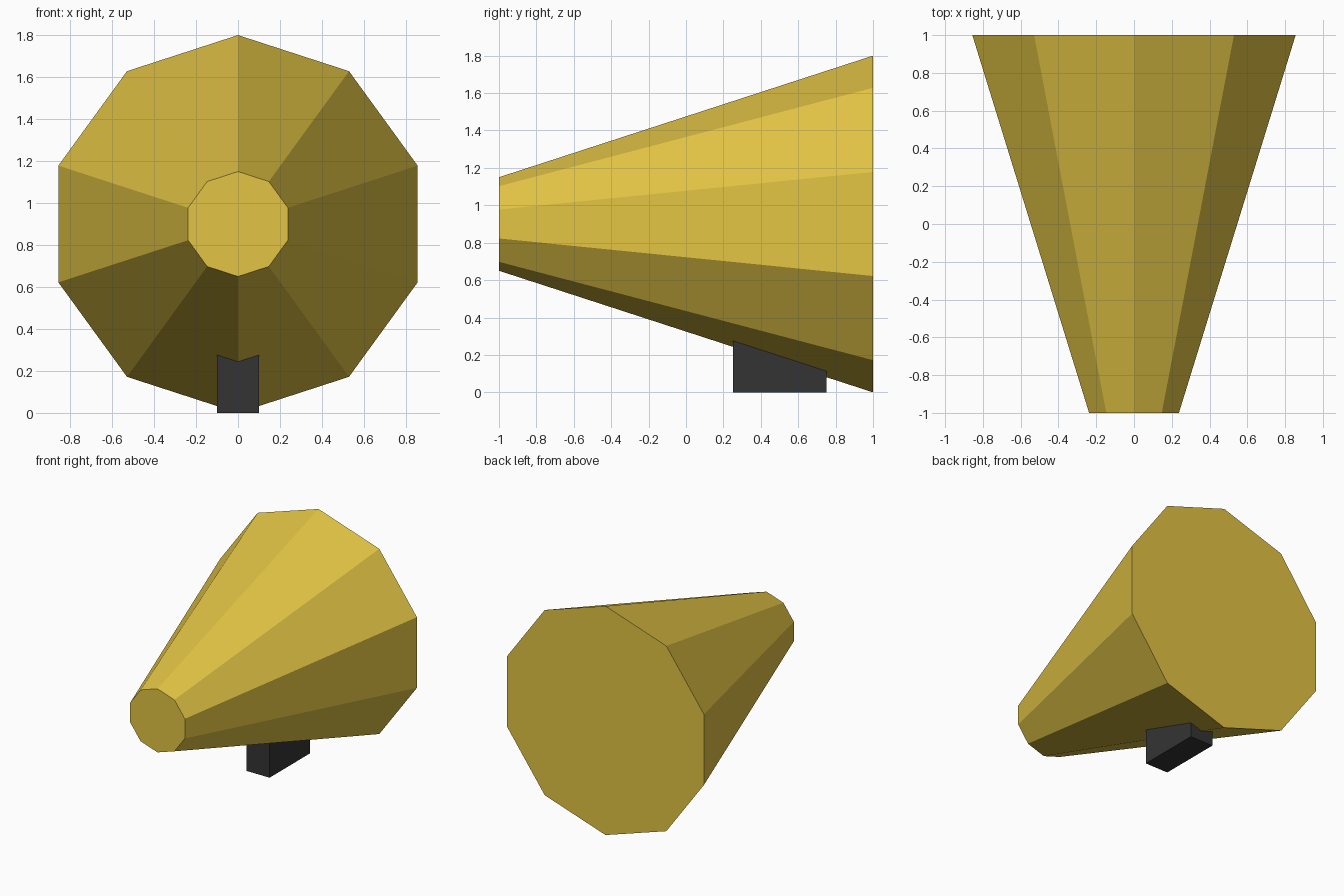
import bpy
import math

cube = bpy.data.objects.get("Cube")
if cube:
    bpy.data.objects.remove(cube, do_unlink=True)


def make_material(name, color):
    mat = bpy.data.materials.new(name)
    mat.use_nodes = True
    mat.diffuse_color = color
    mat.node_tree.nodes["Principled BSDF"].inputs["Base Color"].default_value = color
    return mat


def finish(name, mat):
    obj = bpy.context.object
    obj.name = obj.data.name = name
    obj.data.materials.append(mat)
    return obj


gold = make_material("golden yellow", (0.76, 0.55, 0.058, 1))
charcoal = make_material("charcoal", (0.034, 0.034, 0.034, 1))

# Ten-sided horn: narrow mouthpiece at the front, wide closed bell at the back
bpy.ops.mesh.primitive_cone_add(
    vertices=10, radius1=0.9, radius2=0.25, depth=2,
    location=(0, 0, 0.9), rotation=(math.radians(90), 0, 0))
finish("horn", gold)

# Grip block under the bell, its top sunk into the horn
bpy.ops.mesh.primitive_cube_add(size=1, location=(0, 0.5, 0.15))
grip = finish("grip", charcoal)
grip.scale = (0.2, 0.5, 0.3)
